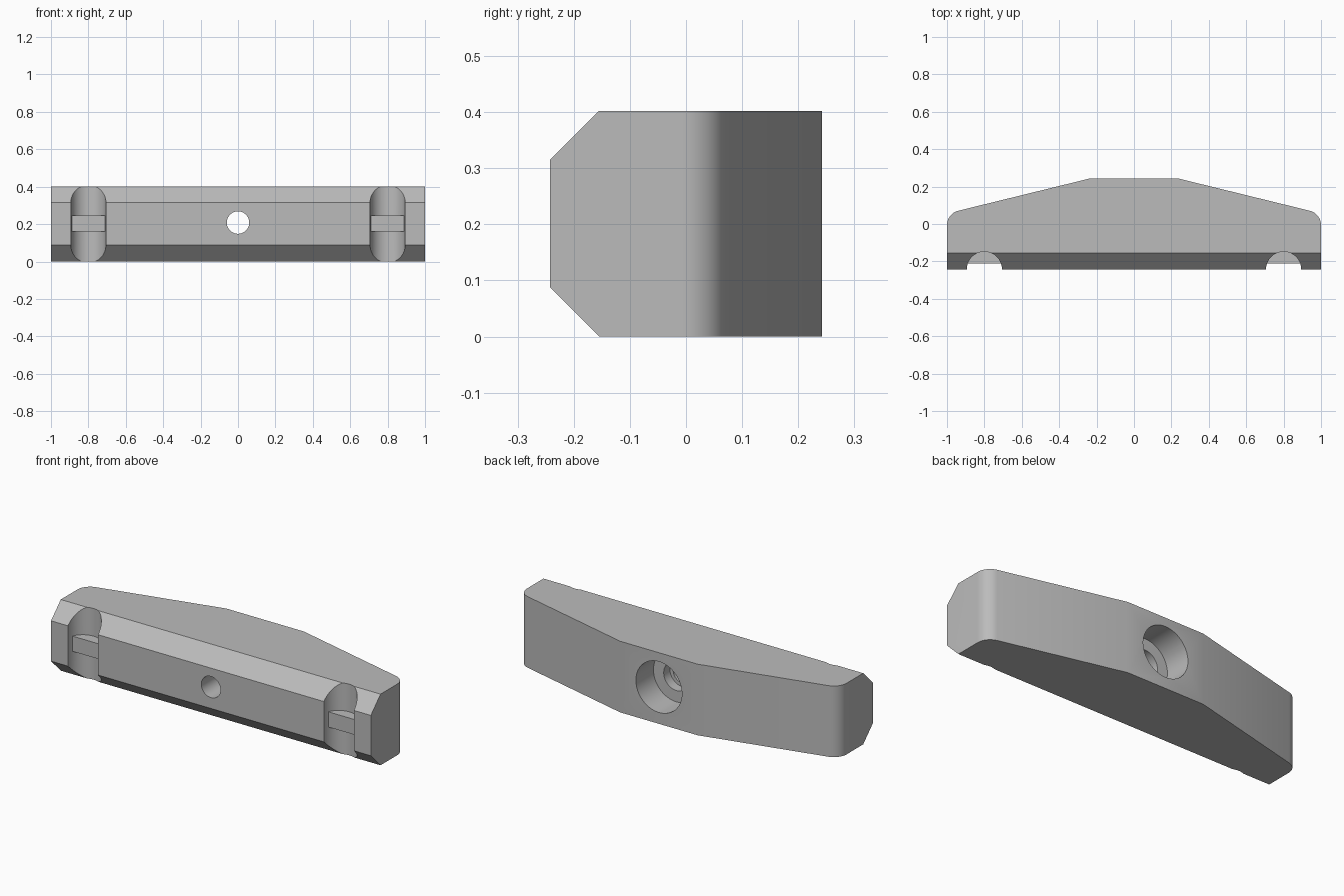
import bpy, bmesh, math
from mathutils import Vector

if "Cube" in bpy.data.objects:
    bpy.data.objects.remove(bpy.data.objects["Cube"])

H, D = 0.402, 0.242          # height, half depth
GX, GR = 0.8, 0.094          # groove position and radius
HOLE_Z = 0.208

grey = bpy.data.materials.new("grey")
grey.diffuse_color = (0.5, 0.5, 0.5, 1)
grey.use_nodes = True
grey.node_tree.nodes["Principled BSDF"].inputs["Base Color"].default_value = grey.diffuse_color


def make_object(name, bm):
    bmesh.ops.recalc_face_normals(bm, faces=bm.faces)
    mesh = bpy.data.meshes.new(name)
    bm.to_mesh(mesh)
    bm.free()
    mesh.materials.append(grey)
    ob = bpy.data.objects.new(name, mesh)
    bpy.context.collection.objects.link(ob)
    return ob


def extrude(name, pts, z0, z1, edit=None):
    bm = bmesh.new()
    face = bm.faces.new([bm.verts.new((x, y, z0)) for x, y in pts])
    ext = bmesh.ops.extrude_face_region(bm, geom=[face])
    for v in ext["geom"]:
        if isinstance(v, bmesh.types.BMVert):
            v.co.z = z1
    if edit:
        edit(bm)
    return make_object(name, bm)


def cut(target, cutter):
    """Subtract the cutter from the target and discard it."""
    mod = target.modifiers.new("cut", 'BOOLEAN')
    mod.operation, mod.solver, mod.object = 'DIFFERENCE', 'EXACT', cutter
    bpy.context.view_layer.objects.active = target
    bpy.ops.object.modifier_apply(modifier=mod.name)
    bpy.data.objects.remove(cutter)


def circle(cx, cy, r, n=64):
    return [(cx + r * math.cos(2 * math.pi * i / n),
             cy + r * math.sin(2 * math.pi * i / n)) for i in range(n)]


def bore(radius, y0, y1, n=64):
    """Cylinder cutter along y at the central hole."""
    ob = extrude("bore_cutter", circle(0, 0, radius, n), 0, 1)
    for v in ob.data.vertices:
        x, h, t = v.co
        v.co = Vector((x, y0 + t * (y1 - y0), HOLE_Z + h))
    bm = bmesh.new()
    bm.from_mesh(ob.data)
    bmesh.ops.recalc_face_normals(bm, faces=bm.faces)
    bm.to_mesh(ob.data)
    bm.free()
    return ob


def chamfer_front(bm):
    edges = [e for e in bm.edges if all(v.co.y < -D + 1e-4 for v in e.verts)
             and abs(e.verts[0].co.z - e.verts[1].co.z) < 1e-5]
    bmesh.ops.bevel(bm, geom=edges, offset=0.087, segments=1, affect='EDGES')


# Body outline: flat front, sloped back, rounded rear corners
R, corner_y = 0.08, 0.056
turn = math.atan2(1 - 0.242, D - corner_y)
arc_c = (1 - R, corner_y - R * math.tan(turn / 2))
right = [(1, -D)]
right += [(arc_c[0] + R * math.cos(turn * i / 12),
           arc_c[1] + R * math.sin(turn * i / 12)) for i in range(13)]
right += [(0.242, D)]
outline = right + [(-x, y) for x, y in reversed(right)]
body = extrude("body", outline, 0, H, chamfer_front)

# Two round front grooves, each keeping a flat-faced bridge across the middle
for side in (-1, 1):
    cx = side * GX
    groove = extrude("groove_cutter", circle(cx, -D, GR), -0.1, H + 0.1)
    bridge = extrude("bridge_block", [(cx - 0.2, -0.21), (cx + 0.2, -0.21),
                                      (cx + 0.2, 0.1), (cx - 0.2, 0.1)], 0.16, 0.246)
    cut(groove, bridge)
    cut(body, groove)

# Stepped screw hole, wide at the back
cut(body, bore(0.06, -0.4, 0.4))
cut(body, bore(0.08, 0.03, 0.4))
cut(body, bore(0.144, 0.085, 0.4))

# Smooth curves, sharp edges
bpy.ops.object.select_all(action='DESELECT')
body.select_set(True)
bpy.context.view_layer.objects.active = body
bpy.ops.object.shade_smooth_by_angle(angle=math.radians(25))
